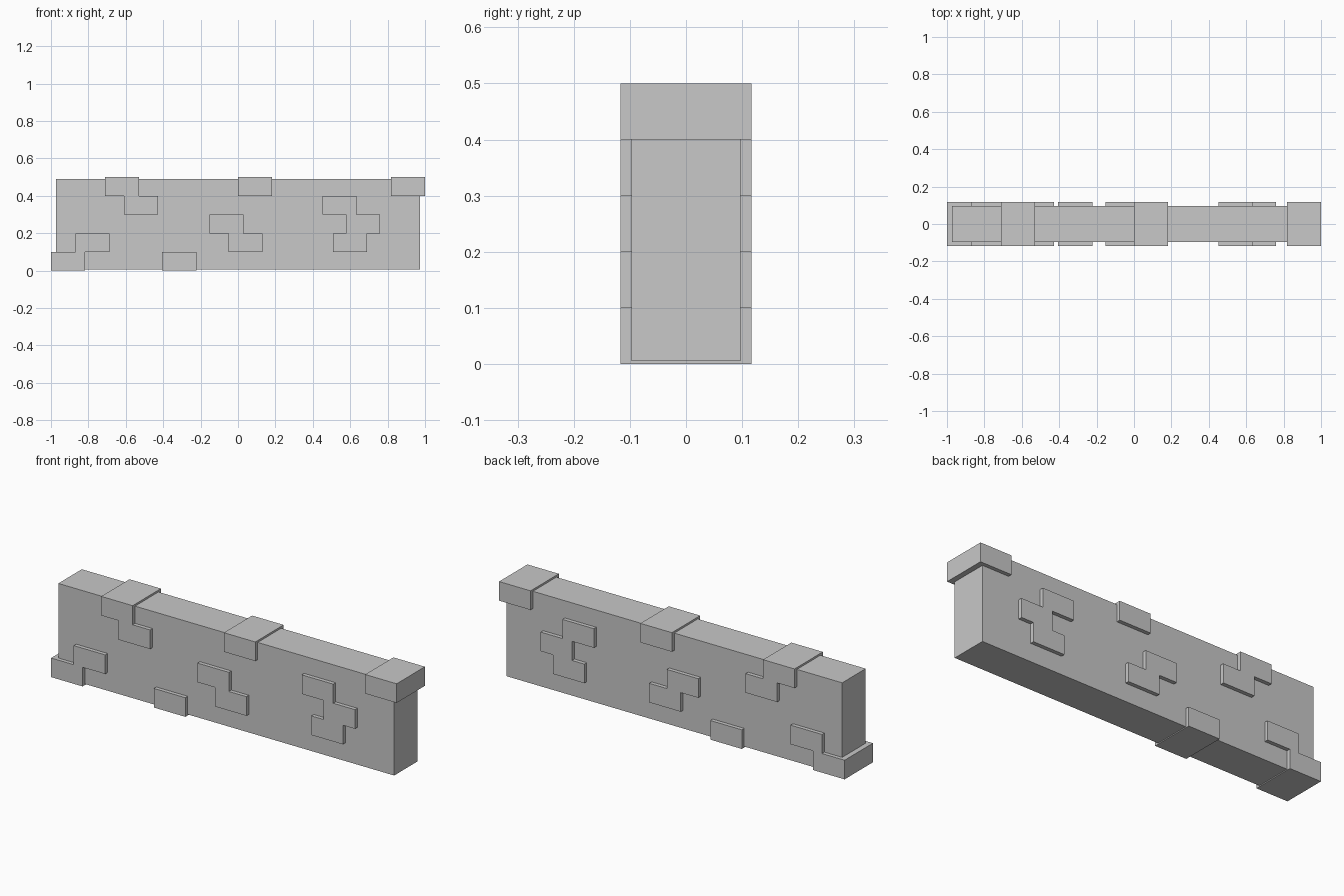
import bpy, bmesh

if "Cube" in bpy.data.objects:
    bpy.data.objects.remove(bpy.data.objects["Cube"])

stone = bpy.data.materials.new("grey stone")
stone.diffuse_color = (0.58, 0.58, 0.58, 1)
stone.use_nodes = True
stone.node_tree.nodes["Principled BSDF"].inputs["Base Color"].default_value = stone.diffuse_color

COURSE = 0.1     # height of one brick course
BRICK = 0.182    # brick length


def extrude_outline(name, outline, half_depth):
    """Extrude an x/z outline through the wall thickness."""
    bm = bmesh.new()
    face = bm.faces.new([bm.verts.new((x, -half_depth, z)) for x, z in outline])
    ext = bmesh.ops.extrude_face_region(bm, geom=[face])
    verts = [v for v in ext["geom"] if isinstance(v, bmesh.types.BMVert)]
    bmesh.ops.translate(bm, verts=verts, vec=(0, 2 * half_depth, 0))
    bmesh.ops.recalc_face_normals(bm, faces=bm.faces)
    mesh = bpy.data.meshes.new(name)
    bm.to_mesh(mesh)
    bm.free()
    mesh.materials.append(stone)
    obj = bpy.data.objects.new(name, mesh)
    bpy.context.collection.objects.link(obj)
    return obj


def brick_stack(name, top_course, lefts):
    """Staggered stack of bricks, listed from the top course downwards."""
    right_side, left_side = [], []
    for i, x in enumerate(lefts):
        low = (top_course - i) * COURSE
        for z in (low + COURSE, low):
            right_side.append((x + BRICK, z))
            left_side.append((x, z))
    extrude_outline(name, right_side + left_side[::-1], 0.117)


# plain wall body
extrude_outline("wall_body", [(-0.972, 0.005), (0.972, 0.005), (0.972, 0.49), (-0.972, 0.49)], 0.097)

# raised bricks showing on both faces
brick_stack("top_left_bricks", 4, [-0.71, -0.609])
brick_stack("top_middle_brick", 4, [0.0])
brick_stack("top_right_brick", 4, [1 - BRICK])
brick_stack("right_bricks", 3, [0.451, 0.577, 0.507])
brick_stack("middle_bricks", 2, [-0.153, -0.051])
brick_stack("bottom_left_bricks", 1, [-0.869, -1.0])
brick_stack("bottom_brick", 0, [-0.405])
